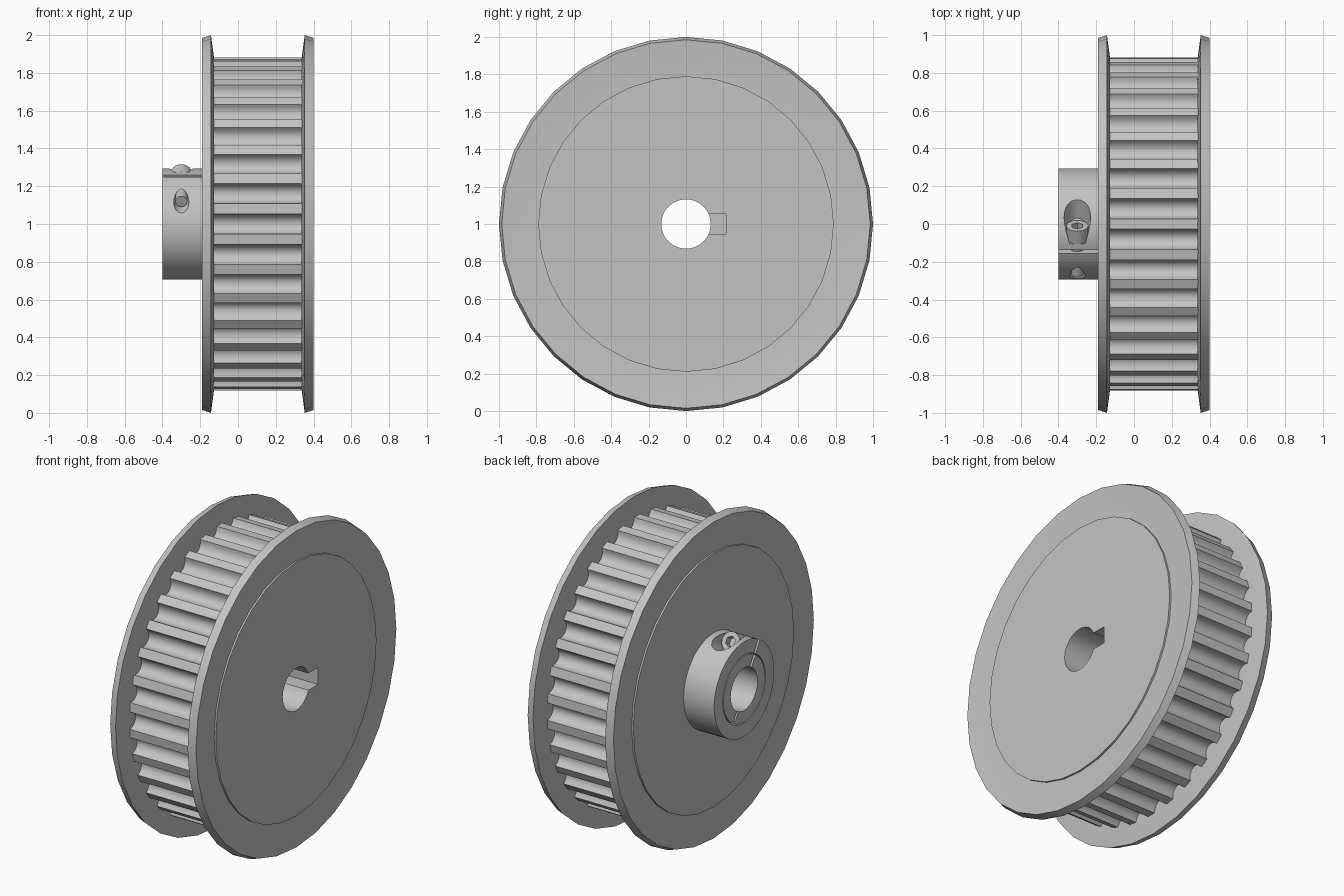
import bpy, bmesh, math
from math import sin, cos, pi, radians
from mathutils import Vector, Matrix

if "Cube" in bpy.data.objects:
    bpy.data.objects.remove(bpy.data.objects["Cube"])

steel = bpy.data.materials.new("light grey steel")
steel.use_nodes = True
GREY = (0.55, 0.55, 0.55, 1)
steel.diffuse_color = GREY
steel.node_tree.nodes["Principled BSDF"].inputs["Base Color"].default_value = GREY

AXIS_Z = 1.0       # height of the wheel axle
MID = 0.105        # middle of the wheel along x
HALF = 0.295       # half the wheel width
BORE = 0.132
FACE = 0.79        # radius of the raised side faces


def add_object(name, bm):
    bmesh.ops.recalc_face_normals(bm, faces=bm.faces)
    mesh = bpy.data.meshes.new(name)
    bm.to_mesh(mesh)
    bm.free()
    mesh.materials.append(steel)
    ob = bpy.data.objects.new(name, mesh)
    bpy.context.collection.objects.link(ob)
    return ob


def sweep(rings, bm, closed):
    """Join equal rings of vertices with quads."""
    pairs = list(zip(rings, rings[1:]))
    if closed:
        pairs.append((rings[-1], rings[0]))
    for a, b in pairs:
        for i in range(len(a)):
            j = (i + 1) % len(a)
            bm.faces.new((a[i], a[j], b[j], b[i]))


def lathe(name, profile, steps=32):
    """Turn a closed (radius, x) profile around the axle."""
    bm = bmesh.new()
    rings = [[bm.verts.new((x, r * cos(2 * pi * i / steps),
                            AXIS_Z + r * sin(2 * pi * i / steps)))
              for i in range(steps)] for r, x in profile]
    sweep(rings, bm, True)
    return add_object(name, bm)


def ring(name, inner, outer, x0, x1, steps=32):
    return lathe(name, [(inner, x0), (outer, x0), (outer, x1), (inner, x1)], steps)


def cylinder(name, radius, start, end, steps=24):
    bm = bmesh.new()
    axis = end - start
    turn = axis.to_track_quat('Z', 'Y').to_matrix().to_4x4()
    bmesh.ops.create_cone(bm, cap_ends=True, segments=steps, radius1=radius,
                          radius2=radius, depth=axis.length,
                          matrix=Matrix.Translation((start + end) / 2) @ turn)
    return add_object(name, bm)


def box(name, centre, size, tilt=0):
    bm = bmesh.new()
    bmesh.ops.create_cube(bm, size=1, matrix=Matrix.Translation(centre)
                          @ Matrix.Rotation(tilt, 4, 'X') @ Matrix.Diagonal((*size, 1)))
    return add_object(name, bm)


def cut(ob, *cutters):
    """Subtract the cutters and bake the result into the mesh."""
    for c in cutters:
        c.hide_render = True
        mod = ob.modifiers.new("cut", 'BOOLEAN')
        mod.operation, mod.solver, mod.object = 'DIFFERENCE', 'EXACT', c
    graph = bpy.context.evaluated_depsgraph_get()
    graph.update()
    baked = bpy.data.meshes.new_from_object(ob.evaluated_get(graph))
    ob.modifiers.clear()
    ob.data = baked


# Wheel core with blind keyway
core = ring("wheel_core", BORE, FACE, MID - HALF, MID + HALF)
keyway = box("keyway_cutter", (0.14, 0.1575, AXIS_Z), (0.62, 0.115, 0.105))
cut(core, keyway)

# Toothed rim: rounded grooves between narrow lands
TEETH, TIP, DEPTH, STEPS = 34, 0.883, 0.058, 8
HALF_GROOVE = radians(3.5)
outline = []
for t in range(TEETH):
    for k in range(STEPS + 1):
        a = pi * k / STEPS
        th = 2 * pi * t / TEETH - HALF_GROOVE * cos(a)
        r = TIP - DEPTH * sin(a)
        outline.append((r * cos(th), AXIS_Z + r * sin(th)))
bm = bmesh.new()
sweep([[bm.verts.new((MID + s * 0.24, y, z)) for y, z in outline] for s in (-1, 1)],
      bm, False)
parts = [core, add_object("toothed_rim", bm)]

# Flanges, bent slightly outward at the edge
flange = [(FACE, 0.232), (0.88, 0.232), (1.0, 0.248), (0.985, 0.295),
          (0.92, 0.289), (FACE, 0.284)]
for side, s in (("left", 1), ("right", -1)):
    parts.append(lathe(side + "_flange", [(r, MID + s * x) for r, x in flange]))

# Split hub: inner sleeve and clamp collar
HUB_END, HUB_START = -0.4, MID - HALF
sleeve = ring("hub_sleeve", BORE, 0.205, HUB_END, HUB_START)
collar = ring("clamp_collar", 0.211, 0.295, HUB_END, HUB_START, 48)

# Clamp screw runs across the slit, slit leans toward the front
LEAN = radians(30)
up = Vector((0, -sin(LEAN), cos(LEAN)))
along = Vector((0, cos(LEAN), sin(LEAN)))
hub_mid = Vector((-0.3, 0, AXIS_Z))
screw_mid = hub_mid + up * 0.235


def on_screw(s):
    return screw_mid + along * s


slit = box("slit_cutter", hub_mid + up * 0.225, (0.3, 0.02, 0.25), LEAN)
back_slit = box("back_slit_cutter", hub_mid - up * 0.15, (0.3, 0.016, 0.08), LEAN)
counterbore = cylinder("counterbore_cutter", 0.07, on_screw(0.045), on_screw(0.4))
screw_hole = cylinder("screw_hole_cutter", 0.04, on_screw(-0.4), on_screw(0.1))
cut(sleeve, slit, back_slit)
cut(collar, slit, counterbore, screw_hole)

# Socket head screw
head = cylinder("screw_head", 0.058, on_screw(0.046), on_screw(0.125))
socket = cylinder("socket_cutter", 0.033, on_screw(0.08), on_screw(0.2), 6)
cut(head, socket)
shank = cylinder("screw_shank", 0.032, on_screw(-0.17), on_screw(0.05))
parts += [sleeve, collar, head, shank]

for helper in (keyway, slit, back_slit, counterbore, screw_hole, socket):
    bpy.data.objects.remove(helper)

# Smooth round surfaces, keep edges sharp
for ob in parts:
    bpy.ops.object.select_all(action='DESELECT')
    ob.select_set(True)
    bpy.context.view_layer.objects.active = ob
    bpy.ops.object.shade_smooth_by_angle(angle=radians(30))
